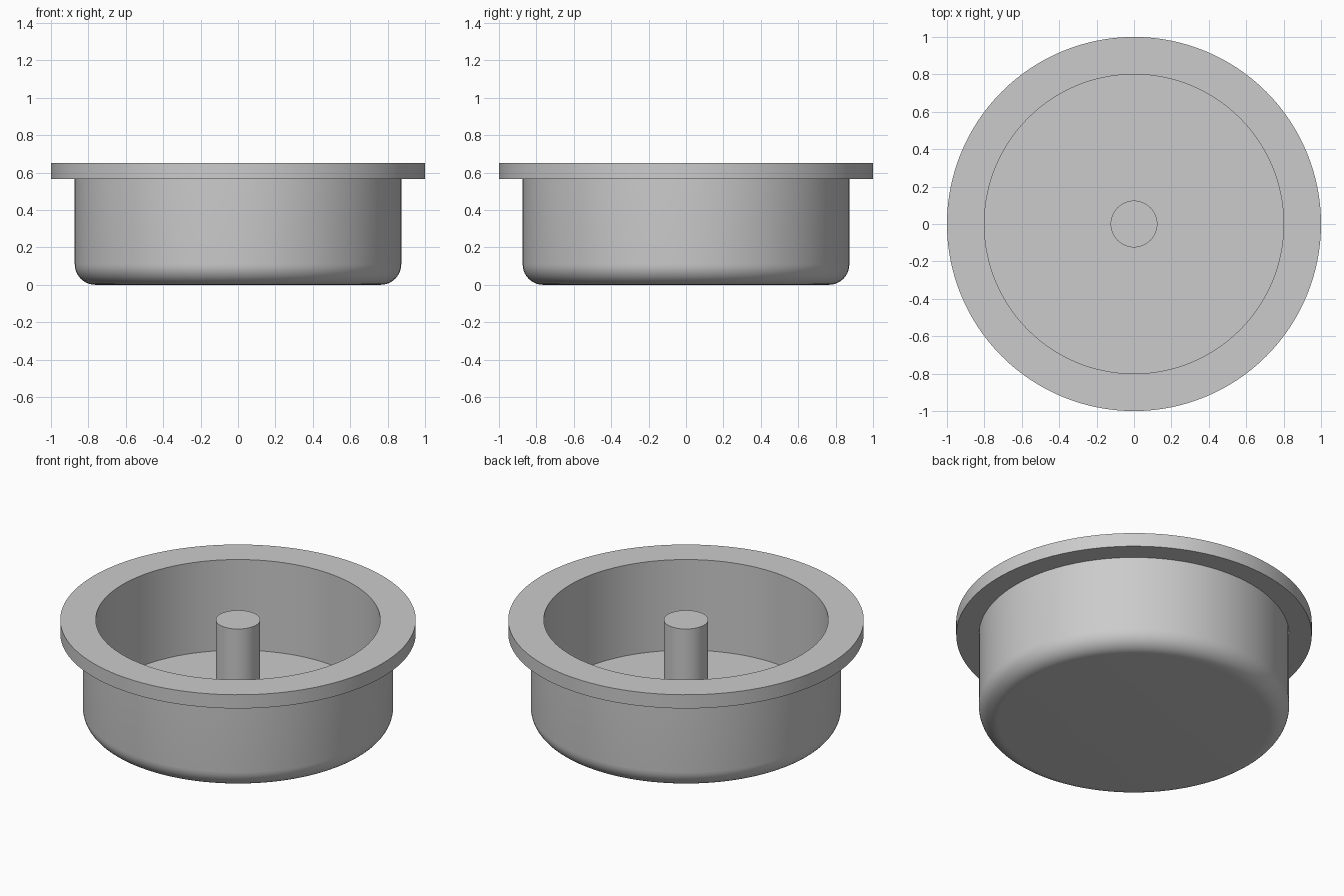
import bpy
import bmesh
import math
from mathutils import Matrix

cube = bpy.data.objects.get("Cube")
if cube:
    bpy.data.objects.remove(cube, do_unlink=True)

HEIGHT = 0.65
RIM_R, RIM_BOTTOM = 1.0, 0.565
WALL_R, INNER_R = 0.873, 0.8
FLOOR_Z = 0.0875
FILLET = 0.11
POST_R = 0.125

grey = bpy.data.materials.new("plain grey")
grey.use_nodes = True
colour = (0.6, 0.6, 0.6, 1.0)
grey.diffuse_color = colour
grey.node_tree.nodes["Principled BSDF"].inputs["Base Color"].default_value = colour


def lathe(name, profile, steps):
    """Spin a radius/height profile around the z axis."""
    bm = bmesh.new()
    verts = [bm.verts.new((r, 0, z)) for r, z in profile]
    edges = [bm.edges.new(pair) for pair in zip(verts, verts[1:])]
    bmesh.ops.spin(bm, geom=verts + edges, cent=(0, 0, 0), axis=(0, 0, 1),
                   angle=math.tau, steps=steps, use_duplicate=False)
    bmesh.ops.remove_doubles(bm, verts=bm.verts, dist=1e-4)
    bmesh.ops.recalc_face_normals(bm, faces=bm.faces)
    mesh = bpy.data.meshes.new(name)
    bm.to_mesh(mesh)
    bm.free()
    mesh.materials.append(grey)
    obj = bpy.data.objects.new(name, mesh)
    bpy.context.collection.objects.link(obj)
    bpy.ops.object.select_all(action="DESELECT")
    obj.select_set(True)
    bpy.context.view_layer.objects.active = obj
    bpy.ops.object.shade_smooth_by_angle(angle=math.radians(30))
    return obj


# Flanged cup: rounded base, wall, rim, bore and inner floor
fillet = [(WALL_R - FILLET + FILLET * math.sin(a), FILLET - FILLET * math.cos(a))
          for a in (math.pi / 2 * i / 10 for i in range(11))]
lathe("flanged_cup", [(0, 0)] + fillet + [
    (WALL_R, RIM_BOTTOM), (RIM_R, RIM_BOTTOM), (RIM_R, HEIGHT),
    (INNER_R, HEIGHT), (INNER_R, FLOOR_Z), (0, FLOOR_Z)], 128)

# Centre post, flush with the rim
lathe("centre_post", [(0, FLOOR_Z), (POST_R, FLOOR_Z), (POST_R, HEIGHT), (0, HEIGHT)], 64)
